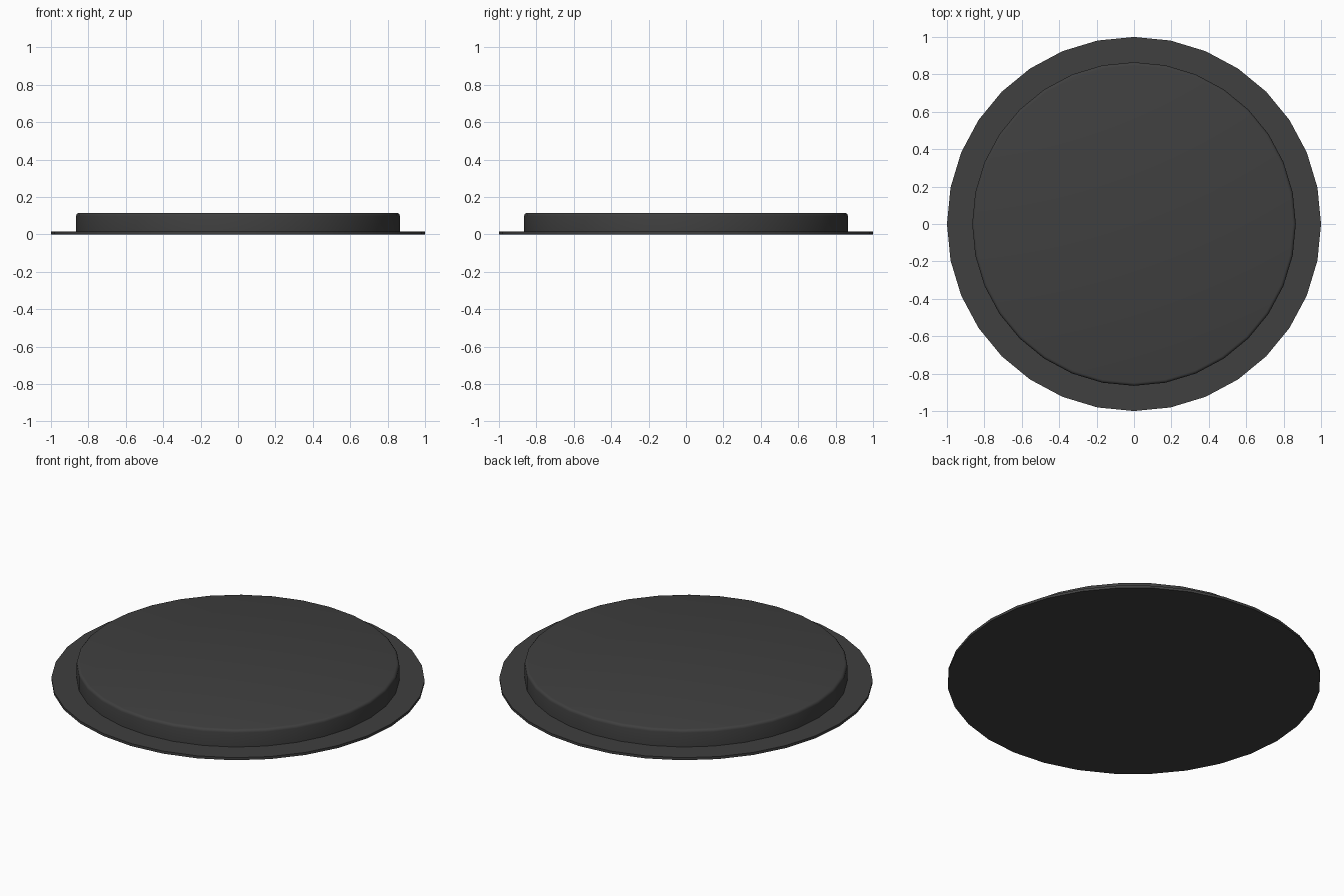
import bpy, math

if "Cube" in bpy.data.objects:
    bpy.data.objects.remove(bpy.data.objects["Cube"])

SIDES = 32

dark = bpy.data.materials.new("dark_grey")
dark.diffuse_color = (0.05, 0.05, 0.05, 1)
dark.use_nodes = True
dark.node_tree.nodes["Principled BSDF"].inputs["Base Color"].default_value = dark.diffuse_color


def disc(name, radius, z0, z1, bevel=0.0):
    """Solid round slab, optionally with a rounded top edge."""
    profile = [(radius, z0)]
    if bevel:
        for i in range(4):
            a = math.pi / 2 * i / 3
            profile.append((radius - bevel + bevel * math.cos(a),
                            z1 - bevel + bevel * math.sin(a)))
    else:
        profile.append((radius, z1))
    verts, faces = [], []
    for r, z in profile:
        for k in range(SIDES):
            t = 2 * math.pi * k / SIDES
            verts.append((r * math.cos(t), r * math.sin(t), z))
    for j in range(len(profile) - 1):
        for k in range(SIDES):
            n = (k + 1) % SIDES
            a, b = j * SIDES, (j + 1) * SIDES
            faces.append((a + k, a + n, b + n, b + k))
    last = (len(profile) - 1) * SIDES
    faces.append(tuple(reversed(range(SIDES))))
    faces.append(tuple(range(last, last + SIDES)))
    mesh = bpy.data.meshes.new(name)
    mesh.from_pydata(verts, [], faces)
    mesh.materials.append(dark)
    obj = bpy.data.objects.new(name, mesh)
    bpy.context.collection.objects.link(obj)
    bpy.ops.object.select_all(action='DESELECT')
    obj.select_set(True)
    bpy.context.view_layer.objects.active = obj
    bpy.ops.object.shade_smooth_by_angle(angle=math.radians(32))
    return obj


# Thin flange resting on the ground
disc("base_flange", 1.0, 0.0, 0.015)

# Raised round plate with a softened top edge
disc("raised_plate", 0.865, 0.015, 0.115, bevel=0.016)
